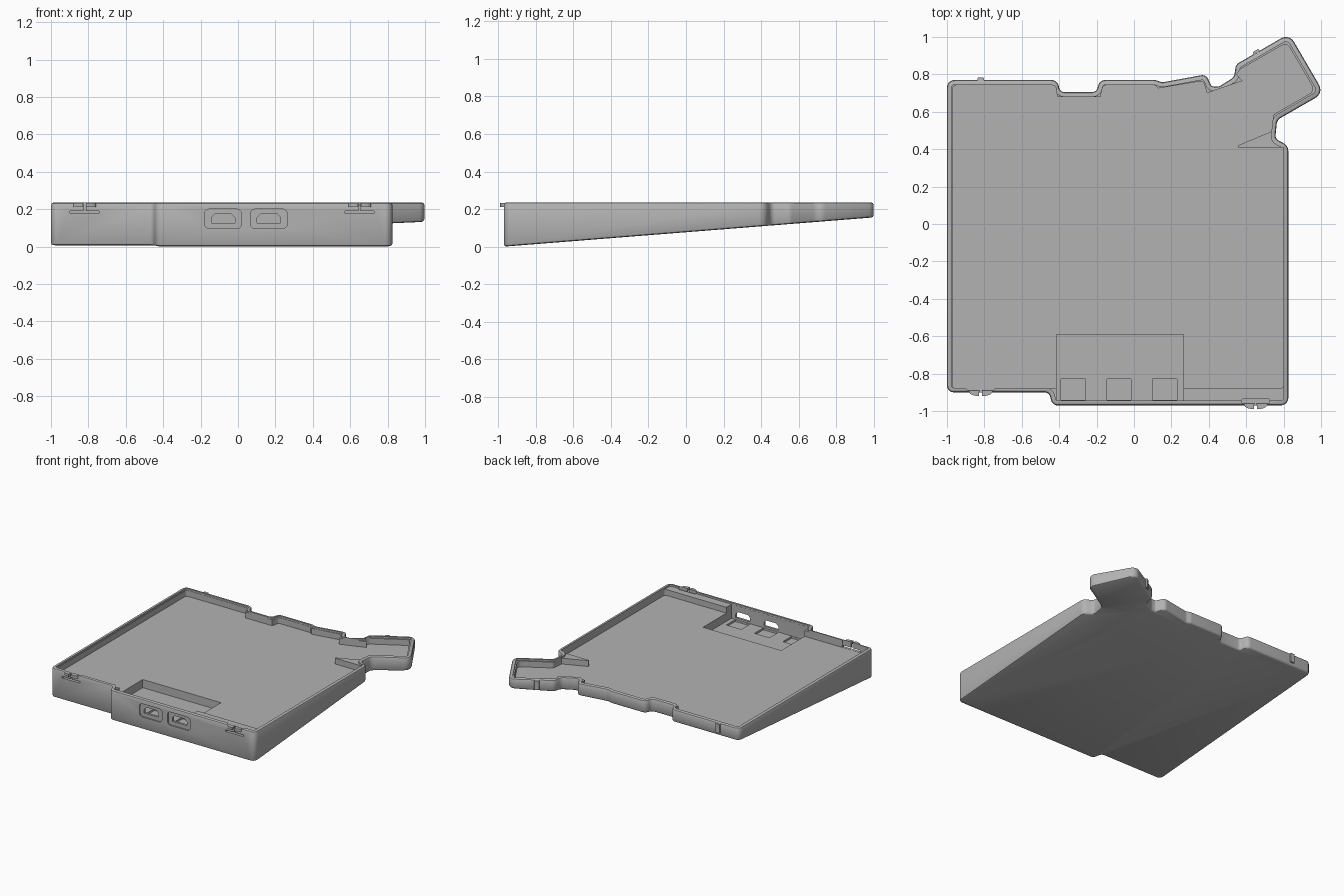
import bpy, bmesh, math
from mathutils import Vector

cube = bpy.data.objects.get("Cube")
if cube:
    bpy.data.objects.remove(cube, do_unlink=True)

TOP, FLOOR, LEDGE = 0.235, 0.176, 0.222

grey = bpy.data.materials.new("plain grey")
grey.use_nodes = True
colour = (0.45, 0.45, 0.45, 1)
grey.diffuse_color = colour
grey.node_tree.nodes["Principled BSDF"].inputs["Base Color"].default_value = colour


def bottom(y):
    """Height of the sloping underside."""
    return max(0.0, (y + 0.97) * 0.079)


def outline(corners, d=0.0, segs=5):
    """Inset a counter-clockwise polygon of (x, y, radius) by d and round its corners."""
    n, out = len(corners), []
    for i in range(n):
        p0, p, p1 = (Vector(corners[(i + k) % n][:2]) for k in (-1, 0, 1))
        r = corners[i][2]
        a, b = (p - p0).normalized(), (p1 - p).normalized()
        na, nb = Vector((-a.y, a.x)), Vector((-b.y, b.x))
        cross = a.x * b.y - a.y * b.x
        c = p + (na + nb) * (d / (1 + na.dot(nb)))
        if r <= 0:
            out.append(c)
            continue
        s = 1 if cross > 0 else -1
        r = max(r - s * d, 0.004)
        centre = c + (na + nb) * (s * r / (1 + na.dot(nb)))
        a0 = math.atan2(-s * na.y, -s * na.x)
        turn = math.atan2(cross, a.dot(b))
        for k in range(segs + 1):
            t = a0 + turn * k / segs
            out.append(centre + Vector((math.cos(t), math.sin(t))) * r)
    return out


def skin(name, rings):
    """Closed solid through rings of equal point count."""
    bm = bmesh.new()
    loops = [[bm.verts.new(v) for v in ring] for ring in rings]
    n = len(loops[0])
    for lo, hi in zip(loops, loops[1:]):
        for i in range(n):
            bm.faces.new((lo[i], lo[(i + 1) % n], hi[(i + 1) % n], hi[i]))
    bm.faces.new(loops[0][::-1])
    bm.faces.new(loops[-1])
    bmesh.ops.recalc_face_normals(bm, faces=bm.faces)
    me = bpy.data.meshes.new(name)
    bm.to_mesh(me)
    bm.free()
    me.materials.append(grey)
    ob = bpy.data.objects.new(name, me)
    bpy.context.collection.objects.link(ob)
    return ob


def prism(name, pts, z0, z1):
    return skin(name, [[(p[0], p[1], z) for p in pts] for z in (z0, z1)])


def box(name, x0, x1, y0, y1, z0, z1, r=0.0):
    pts = [(x0, y0, r), (x1, y0, r), (x1, y1, r), (x0, y1, r)]
    return prism(name, outline(pts), z0, z1)


def front_prism(name, pts, y0, y1):
    """Prism whose profile lies in the x-z plane."""
    return skin(name, [[(p[0], y, p[1]) for p in pts] for y in (y0, y1)])


def cut(body, cutter):
    cutter.hide_render = True
    m = body.modifiers.new("cut", "BOOLEAN")
    m.operation, m.solver, m.object = "DIFFERENCE", "EXACT", cutter
    bpy.ops.object.select_all(action="DESELECT")
    bpy.context.view_layer.objects.active = body
    body.select_set(True)
    bpy.ops.object.modifier_apply(modifier=m.name)
    bpy.data.objects.remove(cutter, do_unlink=True)


# Wedge-shaped tray with an angled arm at the back left
OUTER = [
    (-1, -.90, .035), (-.455, -.90, .03), (-.435, -.97, .035), (.825, -.97, .04),
    (.825, .42, .05), (.755, .455, .03), (.765, .556, .04), (1.015, .70, .05),
    (.83, 1.018, .05), (.545, .853, .04), (.535, .785, .04), (.455, .735, .04),
    (.415, .735, .02), (.385, .80, .035), (.15, .757, .04), (.115, .77, .04),
    (-.185, .77, .04), (-.20, .705, .03), (-.395, .705, .03), (-.41, .77, .04),
    (-1, .77, .04)]
full, eased, small = outline(OUTER), outline(OUTER, .004), outline(OUTER, .012)
tray = skin("tray", [
    [(p.x, p.y, bottom(p.y)) for p in small],
    [(p.x, p.y, bottom(p.y) + .004) for p in eased],
    [(p.x, p.y, bottom(p.y) + .012) for p in full],
    [(p.x, p.y, TOP - .012) for p in full],
    [(p.x, p.y, TOP - .004) for p in eased],
    [(p.x, p.y, TOP) for p in small]])

# Shallow ledge just inside the rim
cut(tray, prism("ledge_cutter", outline(OUTER, .026), LEDGE, .4))

# Main well, with straight-sided thicker walls around the arm
WELL = [
    (-.97, -.88, .02), (.80, -.88, .02), (.80, .41, 0), (.555, .41, 0),
    (.555, .42, 0), (.735, .495, 0), (.745, .585, .02), (.967, .713, .03),
    (.817, .97, .03), (.565, .825, .02), (.55, .80, 0), (.58, .765, 0),
    (.39, .70, 0), (.37, .765, .02), (.13, .725, 0), (.11, .742, 0),
    (-.165, .742, .02), (-.18, .68, 0), (-.41, .68, 0), (-.42, .742, .02),
    (-.97, .742, .02)]
cut(tray, prism("well_cutter", outline(WELL), FLOOR, .4))

# Connector pocket with three sunken sockets
cut(tray, box("pocket_cutter", -.415, .265, -.943, -.59, .112, .4))
for x in (-.325, -.08, .165):
    cut(tray, box("socket_cutter", x - .065, x + .065, -.94, -.83, .097, .15))

# Two port openings in shallow rounded recesses
for x in (-.08, .165):
    plate = [(x - .098, .096, .025), (x + .098, .096, .025),
             (x + .098, .20, .025), (x - .098, .20, .025)]
    cut(tray, front_prism("recess_cutter", outline(plate), -1.05, -.960))
    hole = [(x - .063, .127), (x + .063, .127), (x + .063, .155),
            (x + .043, .175), (x - .043, .175), (x - .063, .155)]
    cut(tray, front_prism("port_cutter", hole, -1.05, -.92))

# Front latches: slot and slit in the wall, half-round tab proud of it
for side, x, y in (("right", -.82, -.90), ("left", .65, -.97)):
    cut(tray, box("slot_cutter", x - .078, x + .078, y - .03, y + .035, .177, .190))
    cut(tray, box("slit_cutter", x - .006, x + .006, y - .03, y + .025, .18, .4))
    cut(tray, box("groove_cutter", x - .075, x + .075, y + .012, y + .035, .19, .4, .01))
    for half in (-1, 1):
        pts = [(x + half * .008, y + .01), (x + half * .06, y + .01)]
        pts += [(x + half * (.008 + .052 * math.cos(t)), y - .020 * math.sin(t))
                for t in (0, .4, .8, 1.2, math.pi / 2)]
        prism(f"front_{side}_latch_{'left' if half > 0 else 'right'}", pts, .212, TOP - .002)

# Back latches: narrow ribs on the rear wall and on the arm
for name, x, y, ang in (("back_rib", -.82, .77, 0), ("arm_rib", .655, .917, math.radians(30))):
    rib = box(name, -.018, .018, -.01, .012, -.035, .035, .004)
    rib.location = (x, y, .195)
    rib.rotation_euler = (0, 0, ang)

# Smooth rounded corners, crisp edges
bpy.ops.object.select_all(action="DESELECT")
tray.select_set(True)
bpy.context.view_layer.objects.active = tray
bpy.ops.object.shade_smooth_by_angle(angle=math.radians(35))
